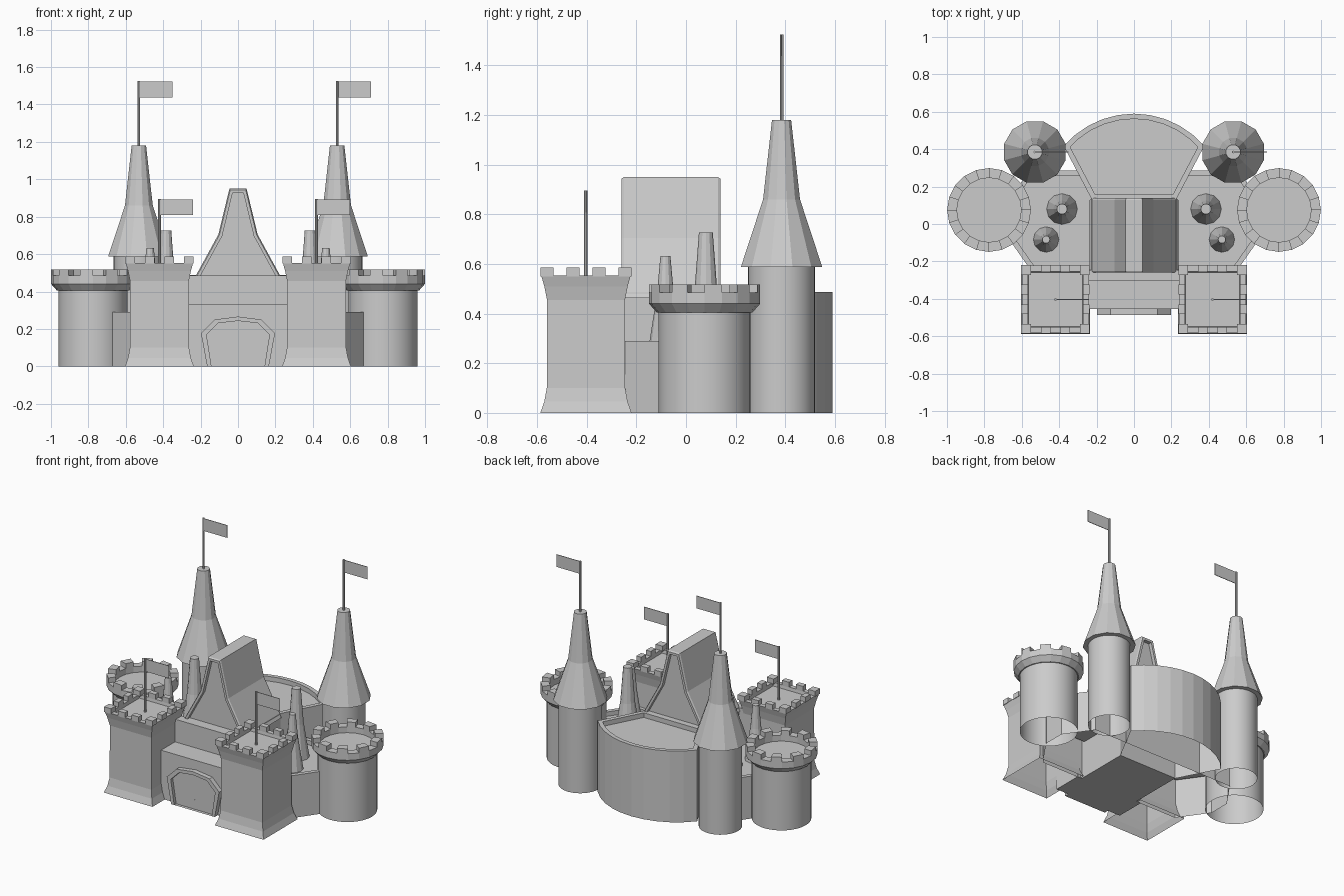
import bpy, bmesh
from math import sin, cos, pi, sqrt
from mathutils import Vector

if "Cube" in bpy.data.objects:
    bpy.data.objects.remove(bpy.data.objects["Cube"])


def loft(name, rings, caps=(True, True), smooth=False):
    """Bridge closed rings of equal length, optionally capping both ends."""
    bm = bmesh.new()
    vs = [[bm.verts.new(p) for p in r] for r in rings]
    n = len(rings[0])
    for a, b in zip(vs, vs[1:]):
        for i in range(n):
            j = (i + 1) % n
            bm.faces.new((a[i], a[j], b[j], b[i]))
    if caps[0]:
        bm.faces.new(vs[0][::-1])
    if caps[1]:
        bm.faces.new(vs[-1])
    bmesh.ops.recalc_face_normals(bm, faces=bm.faces)
    me = bpy.data.meshes.new(name)
    bm.to_mesh(me)
    bm.free()
    ob = bpy.data.objects.new(name, me)
    bpy.context.collection.objects.link(ob)
    if smooth:
        bpy.ops.object.select_all(action='DESELECT')
        ob.select_set(True)
        bpy.context.view_layer.objects.active = ob
        bpy.ops.object.shade_smooth_by_angle(angle=pi / 6)
    return ob


def lathe(name, x, y, profile, n, caps=(False, True), turn=0.0, smooth=False):
    """Profile of (radius, z) turned around a vertical axis."""
    rings = [[(x + r * cos(turn + 2 * pi * i / n), y + r * sin(turn + 2 * pi * i / n), z)
              for i in range(n)] for r, z in profile]
    return loft(name, rings, caps, smooth)


def flat(pts, z):
    return [(p[0], p[1], z) for p in pts]


def upright(pts, y):
    return [(p[0], y, p[1]) for p in pts]


def box(name, x0, x1, y0, y1, z0, z1):
    pts = [(x0, y0), (x1, y0), (x1, y1), (x0, y1)]
    return loft(name, [flat(pts, z0), flat(pts, z1)])


def inset(pts, d):
    """Offset a counter-clockwise outline inwards by d."""
    out = []
    for i, p in enumerate(pts):
        p = Vector(p)
        e0 = (p - Vector(pts[i - 1])).normalized()
        e1 = (Vector(pts[(i + 1) % len(pts)]) - p).normalized()
        n0, n1 = Vector((-e0.y, e0.x)), Vector((-e1.y, e1.x))
        out.append(p + (n0 + n1) * d / (1 + n0.dot(n1)))
    return out


def mirrored(half):
    """Right half of an outline (bottom to top) closed with its mirror image."""
    return half + [(-x, y) for x, y in reversed(half) if x > 1e-6]


def flag(x, y, z0, z1):
    lathe("flag_pole", x, y, [(0.007, z0), (0.007, z1)], 8)
    box("flag", x, x + 0.18, y - 0.002, y + 0.002, z1 - 0.087, z1 - 0.002)


for s in (-1, 1):
    # round outer tower with flared battlement
    cx, cy, n = s * 0.775, 0.075, 20
    lathe("round_tower", cx, cy, [(0.185, 0), (0.185, 0.405)], 40, (False, False), smooth=True)
    lathe("round_parapet", cx, cy, [(0.183, 0.405), (0.193, 0.405), (0.224, 0.44), (0.224, 0.485),
                                    (0.172, 0.485), (0.172, 0.445)], n)
    for k in range(0, n, 2):
        a, b = 2 * pi * k / n, 2 * pi * (k + 1) / n
        q = [(cx + r * cos(t), cy + r * sin(t)) for r, t in
             ((0.224, a), (0.224, b), (0.172, b), (0.172, a))]
        loft("round_merlon", [flat(q, 0.484), flat(q, 0.518)])

    # tall rear tower with steep roof and flag
    tx, ty = s * 0.53, 0.385
    lathe("tall_tower", tx, ty, [(0.135, 0), (0.135, 0.59)], 32, (False, False), smooth=True)
    lathe("tall_roof", tx, ty, [(0.13, 0.587), (0.17, 0.587), (0.077, 0.86), (0.04, 1.18)],
          12, turn=pi / 12)
    flag(tx, ty, 1.17, 1.525)

    # square front tower, flared at foot and head
    qx, qy, w = s * 0.42, -0.403, sqrt(2)
    prof = [(0.184, 0), (0.168, 0.045), (0.158, 0.1), (0.157, 0.455), (0.168, 0.51), (0.18, 0.553),
            (0.148, 0.553), (0.145, 0.53)]
    lathe("square_tower", qx, qy, [(r * w, z) for r, z in prof], 4, turn=pi / 4)
    c = 0.366 / 7
    for i in range(0, 7, 2):
        for j in range(0, 7, 2):
            if i in (0, 6) or j in (0, 6):
                # merlons are thinner than the cell across the wall
                x0, y0 = qx - 0.183 + i * c, qy - 0.183 + j * c
                x1, y1 = x0 + c, y0 + c
                if 0 < i < 6:
                    y0, y1 = (y0, y0 + 0.036) if j == 0 else (y1 - 0.036, y1)
                if 0 < j < 6:
                    x0, x1 = (x0, x0 + 0.036) if i == 0 else (x1 - 0.036, x1)
                box("square_merlon", x0, x1, y0, y1, 0.55, 0.586)
    flag(qx, qy, 0.53, 0.895)

    # slim spires on the terrace
    lathe("large_spire", s * 0.385, 0.08, [(0.084, 0.25), (0.046, 0.49), (0.028, 0.727)], 12)
    lathe("small_spire", s * 0.47, -0.083, [(0.07, 0.25), (0.034, 0.48), (0.02, 0.633)], 12)

# lower terrace with parapet, open underneath
terrace = mirrored([(0.55, -0.25), (0.69, -0.05), (0.69, 0.1), (0.56, 0.285)])
inner = inset(terrace, 0.028)
loft("terrace", [flat(terrace, 0), flat(terrace, 0.29), flat(inner, 0.29), flat(inner, 0.26)],
     (False, True))

# fan-shaped rear keep with curved back wall
R, yc, a0 = 0.494, 0.096, 0.225 * pi
arc = [(R * cos(t), yc + R * sin(t)) for t in
       [a0 + (pi - 2 * a0) * i / 10 for i in range(11)]]
keep = [(0.225, 0.13)] + arc + [(-0.225, 0.13)]
rim = inset(keep, 0.028)
loft("rear_keep", [flat(keep, 0), flat(keep, 0.487), flat(rim, 0.487), flat(rim, 0.455)],
     (False, True))

# stepped gatehouse and the hall base behind it
step = [(-0.455, 0), (-0.455, 0.33), (-0.305, 0.33), (-0.305, 0.485), (-0.245, 0.485), (-0.245, 0)]
loft("gatehouse", [[(x, y, z) for y, z in step] for x in (-0.263, 0.263)])
box("hall_base", -0.228, 0.228, -0.25, 0.138, 0, 0.485)

# steep hall roof with recessed gable ends
gable = mirrored([(0.238, 0.462), (0.105, 0.705), (0.046, 0.95)])
recess = inset(gable, 0.022)
edge = inset(gable, 0.006)
loft("hall_roof", [upright(recess, -0.235), upright(recess, -0.26), upright(edge, -0.26),
                   upright(gable, -0.25), upright(gable, 0.128), upright(edge, 0.138),
                   upright(recess, 0.138), upright(recess, 0.113)])

# arched gate frame, recessed door and its seam
arch = mirrored([(0.165, 0), (0.198, 0.178), (0.125, 0.25), (0, 0.266)])
door = mirrored([(0.142, 0), (0.168, 0.168), (0.105, 0.231), (0, 0.243)])
loft("gate_frame", [upright(arch, -0.45), upright(arch, -0.487), upright(door, -0.487),
                    upright(door, -0.465)])
box("door_seam", -0.002, 0.002, -0.469, -0.46, 0, 0.065)
